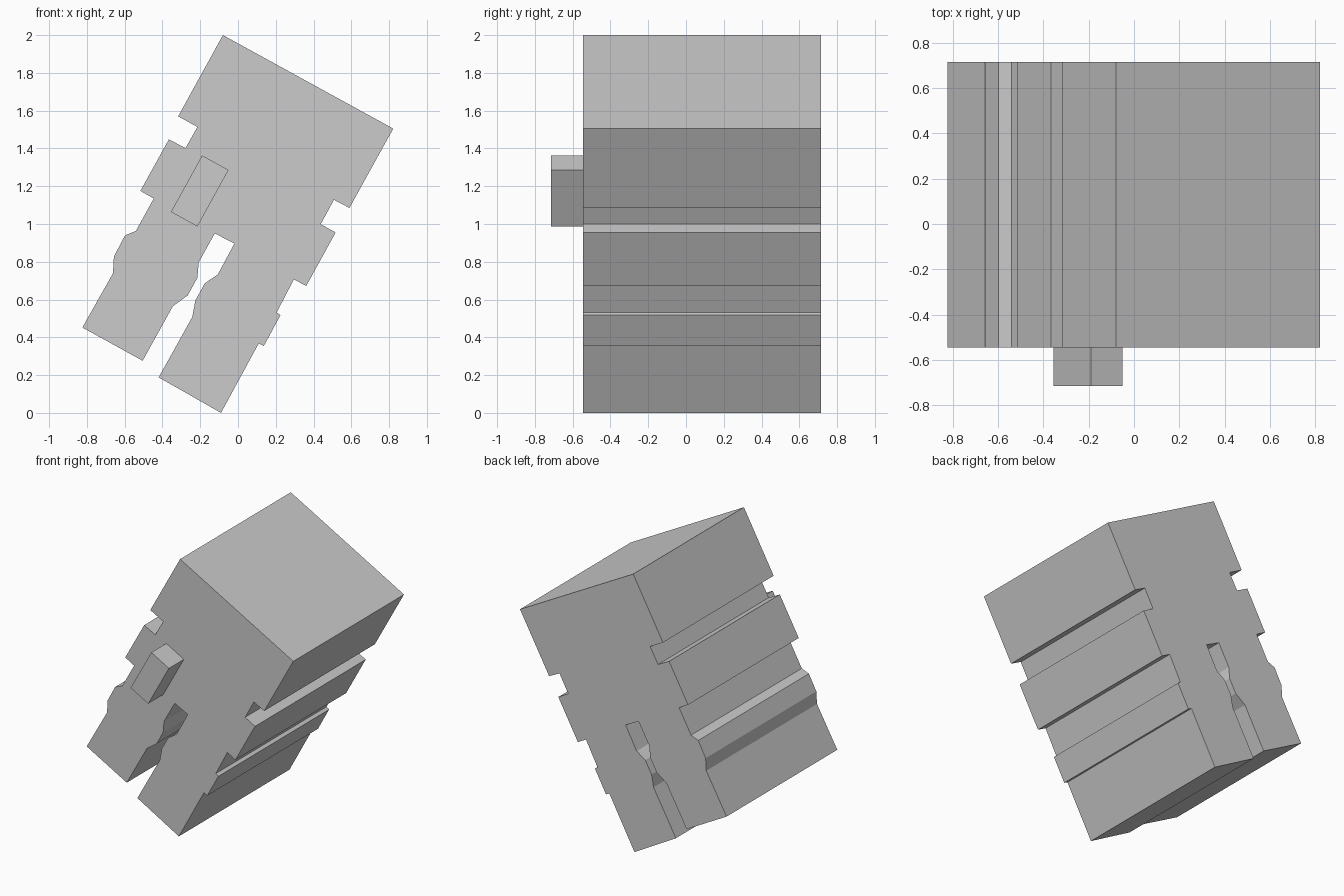
import bpy, bmesh

if "Cube" in bpy.data.objects:
    bpy.data.objects.remove(bpy.data.objects["Cube"])


def extrude_profile(name, outline, y0, y1):
    """Extrude an x-z outline along y into a closed solid."""
    bm = bmesh.new()
    face = bm.faces.new([bm.verts.new((x, y0, z)) for x, z in outline])
    res = bmesh.ops.extrude_face_region(bm, geom=[face], use_keep_orig=True)
    new = [g for g in res["geom"] if isinstance(g, bmesh.types.BMVert)]
    bmesh.ops.translate(bm, verts=new, vec=(0, y1 - y0, 0))
    bmesh.ops.recalc_face_normals(bm, faces=bm.faces[:])
    mesh = bpy.data.meshes.new(name)
    bm.to_mesh(mesh)
    bm.free()
    obj = bpy.data.objects.new(name, mesh)
    bpy.context.collection.objects.link(obj)
    return obj


# Top face, then the stepped right side down to the lowest corner
right_side = [(-.08, 2), (.822, 1.505), (.59, 1.085), (.508, 1.128),
              (.438, .999), (.517, .955), (.361, .672), (.296, .707),
              (.205, .532), (.225, .517), (.137, .355), (.11, .368),
              (-.09, 0)]
# Keyhole slot, up one wall and down the other
slot = [(-.42, .188), (-.242, .508), (-.226, .595), (-.176, .686),
        (-.107, .733), (-.019, .897), (-.123, .95), (-.208, .797),
        (-.215, .715), (-.266, .622), (-.345, .564), (-.505, .276)]
# Notched left side back up to the top
left_side = [(-.824, .452), (-.662, .739), (-.657, .828), (-.598, .94),
             (-.541, .963), (-.446, 1.135), (-.517, 1.175), (-.366, 1.448),
             (-.278, 1.402), (-.215, 1.514), (-.317, 1.57)]

# Main tilted body
extrude_profile("body", right_side + slot + left_side, -.545, .715)

# Raised block on the front face
extrude_profile("front_block",
                [(-.19, 1.363), (-.05, 1.286), (-.215, .987), (-.355, 1.064)],
                -.715, -.545)
